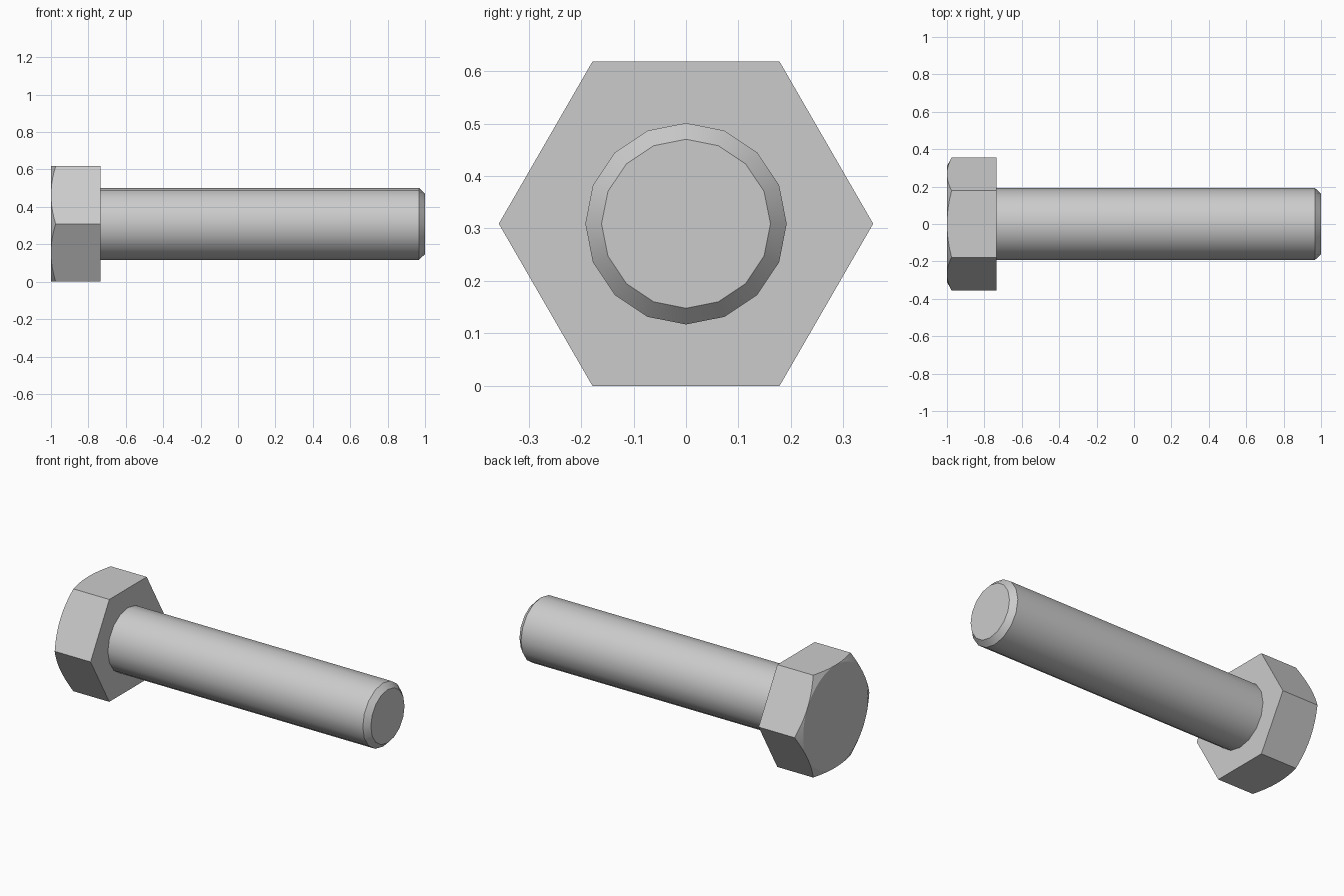
import bpy, bmesh
from math import cos, sin, pi, radians

cube = bpy.data.objects.get("Cube")
if cube:
    bpy.data.objects.remove(cube, do_unlink=True)

APOTHEM = 0.309           # half the width across the flats
AXIS_Z = APOTHEM          # the bolt lies on one flat
HEAD_X = (-1.0, -0.735)
CHAMFER_DEPTH = 0.025

steel = bpy.data.materials.new("steel_grey")
steel.use_nodes = True
colour = (0.6, 0.6, 0.6, 1)
steel.diffuse_color = colour
steel.node_tree.nodes["Principled BSDF"].inputs["Base Color"].default_value = colour


def point(x, radius, angle):
    """Point around the bolt axis, which runs along x."""
    return (x, radius * cos(angle), AXIS_Z + radius * sin(angle))


def finish(name, bm):
    bmesh.ops.remove_doubles(bm, verts=bm.verts, dist=1e-4)
    bmesh.ops.recalc_face_normals(bm, faces=bm.faces)
    mesh = bpy.data.meshes.new(name)
    bm.to_mesh(mesh)
    bm.free()
    mesh.materials.append(steel)
    obj = bpy.data.objects.new(name, mesh)
    bpy.context.collection.objects.link(obj)
    bpy.ops.object.select_all(action='DESELECT')
    obj.select_set(True)
    bpy.context.view_layer.objects.active = obj
    bpy.ops.object.shade_smooth_by_angle(angle=radians(24))
    return obj


# Hexagonal head with a conical chamfer on its outer face
def build_head():
    bm = bmesh.new()
    per_side = 12
    count = 6 * per_side
    corner_radius = APOTHEM / cos(pi / 6)
    rim, circle = [], []
    for i in range(count):
        angle = 2 * pi * i / count
        radius = APOTHEM / cos(angle % (pi / 3) - pi / 6)
        if i % per_side == 0:
            radius = corner_radius
        drop = CHAMFER_DEPTH * (radius - APOTHEM) / (corner_radius - APOTHEM)
        rim.append(bm.verts.new(point(HEAD_X[0] + drop, radius, angle)))
        circle.append(bm.verts.new(point(HEAD_X[0], APOTHEM, angle)))
    base = [bm.verts.new(point(HEAD_X[1], corner_radius, k * pi / 3)) for k in range(6)]
    bm.faces.new(circle)
    bm.faces.new(base)
    for i in range(count):
        j = (i + 1) % count
        bm.faces.new((rim[i], rim[j], circle[j], circle[i]))
    for k in range(6):
        edge = [rim[(k * per_side + s) % count] for s in range(per_side + 1)]
        bm.faces.new(edge + [base[(k + 1) % 6], base[k]])
    return finish("hex_head", bm)


# Round shank with a bevelled tip
def build_shank(sides=16):
    bm = bmesh.new()
    profile = [(HEAD_X[1], 0.192), (0.968, 0.192), (1.0, 0.161)]
    rings = [[bm.verts.new(point(x, r, 2 * pi * i / sides)) for i in range(sides)]
             for x, r in profile]
    for a, b in zip(rings, rings[1:]):
        for i in range(sides):
            j = (i + 1) % sides
            bm.faces.new((a[i], a[j], b[j], b[i]))
    bm.faces.new(rings[-1])
    bm.faces.new(rings[0])
    return finish("shank", bm)


build_head()
build_shank()
